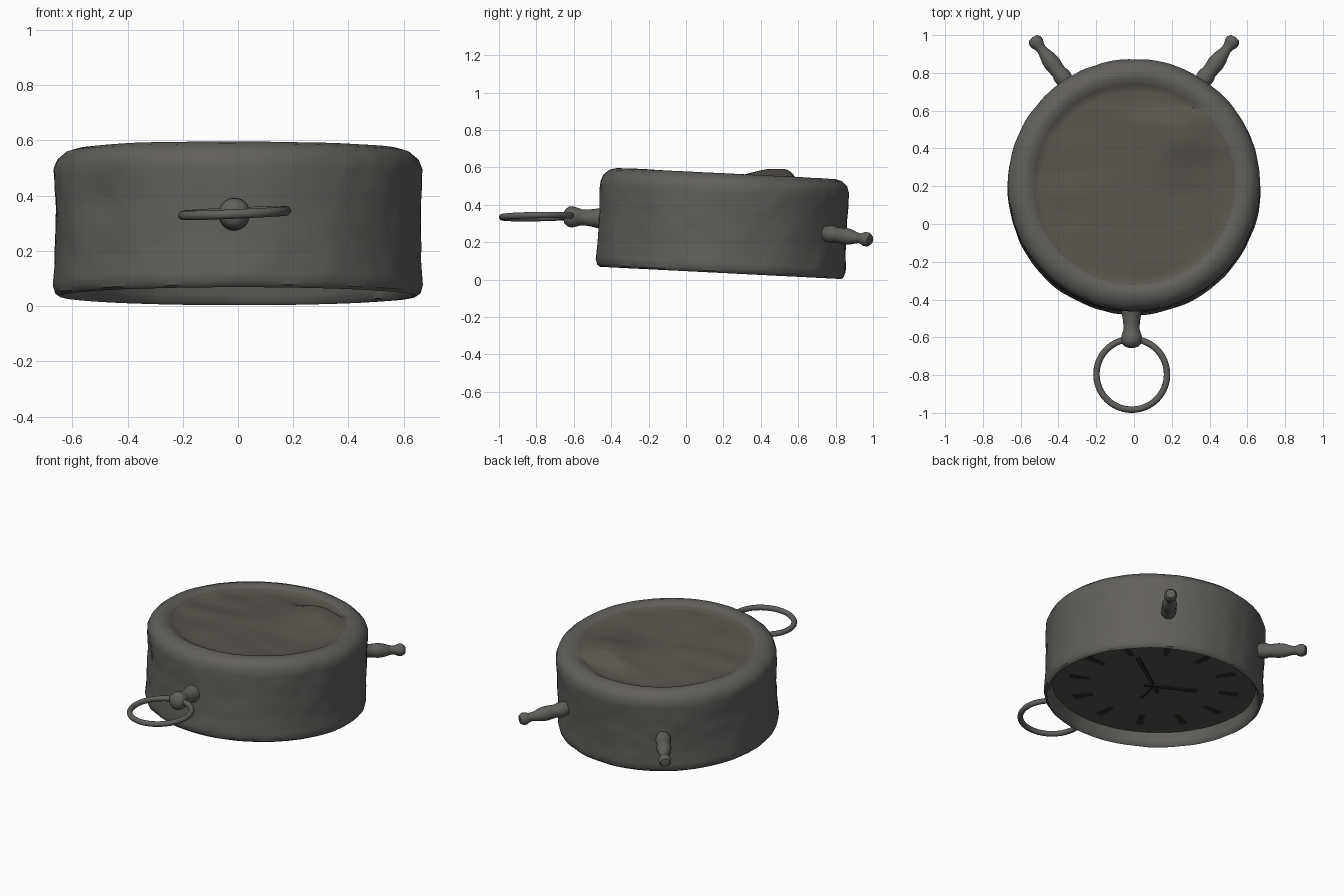
import bpy, bmesh, math
from mathutils import Vector, Matrix, noise

if "Cube" in bpy.data.objects:
    bpy.data.objects.remove(bpy.data.objects["Cube"])

def material(name, c):
    m = bpy.data.materials.new(name)
    m.diffuse_color = (*c, 1)
    m.use_nodes = True
    m.node_tree.nodes["Principled BSDF"].inputs["Base Color"].default_value = m.diffuse_color
    return m

METAL = material("dark_metal", (0.12, 0.114, 0.105))
BROWN = material("aged_brown", (0.10, 0.092, 0.077))
BLACK = material("black_paint", (0.03, 0.03, 0.026))

def finish(name, bm, mat, matrix, angle=40):
    bmesh.ops.recalc_face_normals(bm, faces=bm.faces[:])
    me = bpy.data.meshes.new(name)
    bm.to_mesh(me)
    bm.free()
    me.materials.append(mat)
    ob = bpy.data.objects.new(name, me)
    ob.matrix_world = matrix
    bpy.context.collection.objects.link(ob)
    bpy.context.view_layer.objects.active = ob
    ob.select_set(True)
    bpy.ops.object.shade_smooth_by_angle(angle=math.radians(angle))
    ob.select_set(False)
    return ob

def lathe(name, profile, mat, matrix, segs=32, step=0.03, warp=None):
    """Revolve (radius, height) points about local z; both ends lie on the axis."""
    pts = [profile[0]]
    for a, b in zip(profile, profile[1:]):
        n = max(1, math.ceil(math.dist(a, b) / step))
        pts += [tuple(a[k] + (b[k] - a[k]) * i / n for k in (0, 1)) for i in range(1, n + 1)]
    bm = bmesh.new()
    rings = [[bm.verts.new((r * math.cos(2 * math.pi * j / segs),
                            r * math.sin(2 * math.pi * j / segs), z)) for j in range(segs)]
             for r, z in pts[1:-1]]
    for a, b in zip(rings, rings[1:]):
        for j in range(segs):
            k = (j + 1) % segs
            bm.faces.new((a[j], a[k], b[k], b[j]))
    for (r, z), ring in ((pts[0], rings[0]), (pts[-1], rings[-1])):
        c = bm.verts.new((0, 0, z))
        for j in range(segs):
            bm.faces.new((c, ring[j], ring[(j + 1) % segs]))
    if warp:
        for v in bm.verts:
            v.co = warp(v.co.copy())
    return finish(name, bm, mat, matrix)

def along(start, end):
    """Matrix placing local z along start -> end."""
    d = Vector(end) - Vector(start)
    return Matrix.Translation(start) @ d.to_track_quat('Z', 'Y').to_matrix().to_4x4()

def smooth(a, b, x):
    t = min(1, max(0, (x - a) / (b - a)))
    return t * t * (3 - 2 * t)

# The clock lies on its face, tipped about three degrees
BODY = Matrix.Translation((0, 0.185, 0.036)) @ Matrix.Rotation(math.radians(-2.9), 4, 'X')

# Uneven hammered case: a dent at the front left, a dished back cover with a lifted patch
def worn(p):
    r = math.hypot(p.x, p.y)
    if r > 0.6:
        d = 0.008 * noise.noise(p * 4.5) + 0.006 * noise.noise(p * 13)
        dent = (p - Vector((-0.5, -0.43, 0.33))).length_squared
        k = 1 + d - 0.03 * math.exp(-dent / 0.008)
        p.x *= k
        p.y *= k
    if p.z > 0.45:
        inner = smooth(0.6, 0.48, r)
        lift = smooth(-0.1, 0.32, p.y) * smooth(0.42, 0.32, p.y)
        p.z += 0.072 * inner * lift * math.exp(-((p.x - 0.24) / 0.17) ** 2)
        p.z += inner * 0.01 * noise.noise(Vector((p.x * 2.5, p.y * 7, 1)))
        p.z += 0.006 * noise.noise(p * 5) * smooth(0.66, 0.5, r)
    return p

# Round case, rolled at both ends and open below in front of the dial
case = lathe("clock_case", [(0, 0.12), (0.61, 0.12), (0.622, 0.06), (0.632, 0.012), (0.646, 0),
                            (0.66, 0.01), (0.668, 0.04), (0.666, 0.075), (0.662, 0.14),
                            (0.662, 0.3), (0.666, 0.4), (0.666, 0.46), (0.652, 0.495),
                            (0.62, 0.522), (0.585, 0.532), (0.56, 0.529), (0.535, 0.516),
                            (0.51, 0.504), (0.45, 0.501), (0, 0.507)],
             METAL, BODY, segs=144, warp=worn)
case.data.materials.append(BROWN)   # browner cover inside the top rim
for f in case.data.polygons:
    if f.center.z > 0.45 and math.hypot(f.center.x, f.center.y) < 0.53:
        f.material_index = 1

# Dial recessed behind the lower rim
DIAL_Z = 0.085
lathe("dial", [(0, 0.11), (0.625, 0.11), (0.622, DIAL_Z), (0, DIAL_Z)],
      BROWN, BODY, segs=96, step=0.1)

# Flat bars on the dial: hour marks and hands
def bar(name, angle, r0, r1, w0, w1, lift):
    bm = bmesh.new()
    z = DIAL_Z - lift
    lo, hi = [[bm.verts.new((r, w, h)) for r, w in
               ((r0, -w0), (r1, -w1), (r1, w1), (r0, w0))] for h in (z, z + 0.006)]
    bm.faces.new(lo)
    bm.faces.new(hi)
    for j in range(4):
        k = (j + 1) % 4
        bm.faces.new((lo[j], lo[k], hi[k], hi[j]))
    finish(name, bm, BLACK, BODY @ Matrix.Rotation(math.radians(angle), 4, 'Z'))

for i in range(12):
    bar(f"hour_mark_{i + 1}", 30 * i, 0.4, 0.52, 0.014, 0.022, 0.004)
bar("hour_hand", 150, -0.06, 0.26, 0.012, 0.018, 0.01)
bar("minute_hand", 35, -0.08, 0.38, 0.01, 0.014, 0.014)
bar("alarm_hand", 255, 0, 0.18, 0.006, 0.006, 0.007)
lathe("hand_hub", [(0, DIAL_Z - 0.018), (0.024, DIAL_Z - 0.016), (0.03, DIAL_Z + 0.005),
                   (0, DIAL_Z + 0.006)], BLACK, BODY, segs=24)

# Two turned feet splayed out at the back
FOOT = [(0, 0), (0.035, 0), (0.046, 0.05), (0.047, 0.075), (0.04, 0.095), (0.042, 0.125),
        (0.045, 0.155), (0.041, 0.19), (0.031, 0.225), (0.026, 0.25), (0.03, 0.27),
        (0.038, 0.288), (0.038, 0.306), (0.027, 0.324), (0, 0.329)]
for side, s in (("left", -1), ("right", 1)):
    lathe(f"{side}_foot", FOOT, METAL, along((s * 0.34, 0.728, 0.25), (s * 0.533, 0.982, 0.213)),
          segs=28)

# Stem flaring into the case, with a knob holding the ring
lathe("ring_knob", [(0, -0.05), (0.07, -0.05), (0.062, -0.01), (0.054, 0.02), (0.047, 0.055),
                    (0.043, 0.09), (0.043, 0.115), (0.051, 0.14), (0.057, 0.163), (0.053, 0.185),
                    (0.038, 0.203), (0.018, 0.21), (0, 0.212)],
      METAL, along((-0.013, -0.445, 0.327), (-0.013, -0.65, 0.338)), segs=32)

# Hanging ring
bpy.ops.mesh.primitive_torus_add(major_radius=0.187, minor_radius=0.017, major_segments=72,
                                 minor_segments=16, location=(-0.012, -0.796, 0.337),
                                 rotation=(math.radians(1), math.radians(-2.5), 0))
ring = bpy.context.object
ring.name = "pull_ring"
ring.data.materials.append(METAL)
bpy.ops.object.shade_smooth_by_angle(angle=math.radians(60))
